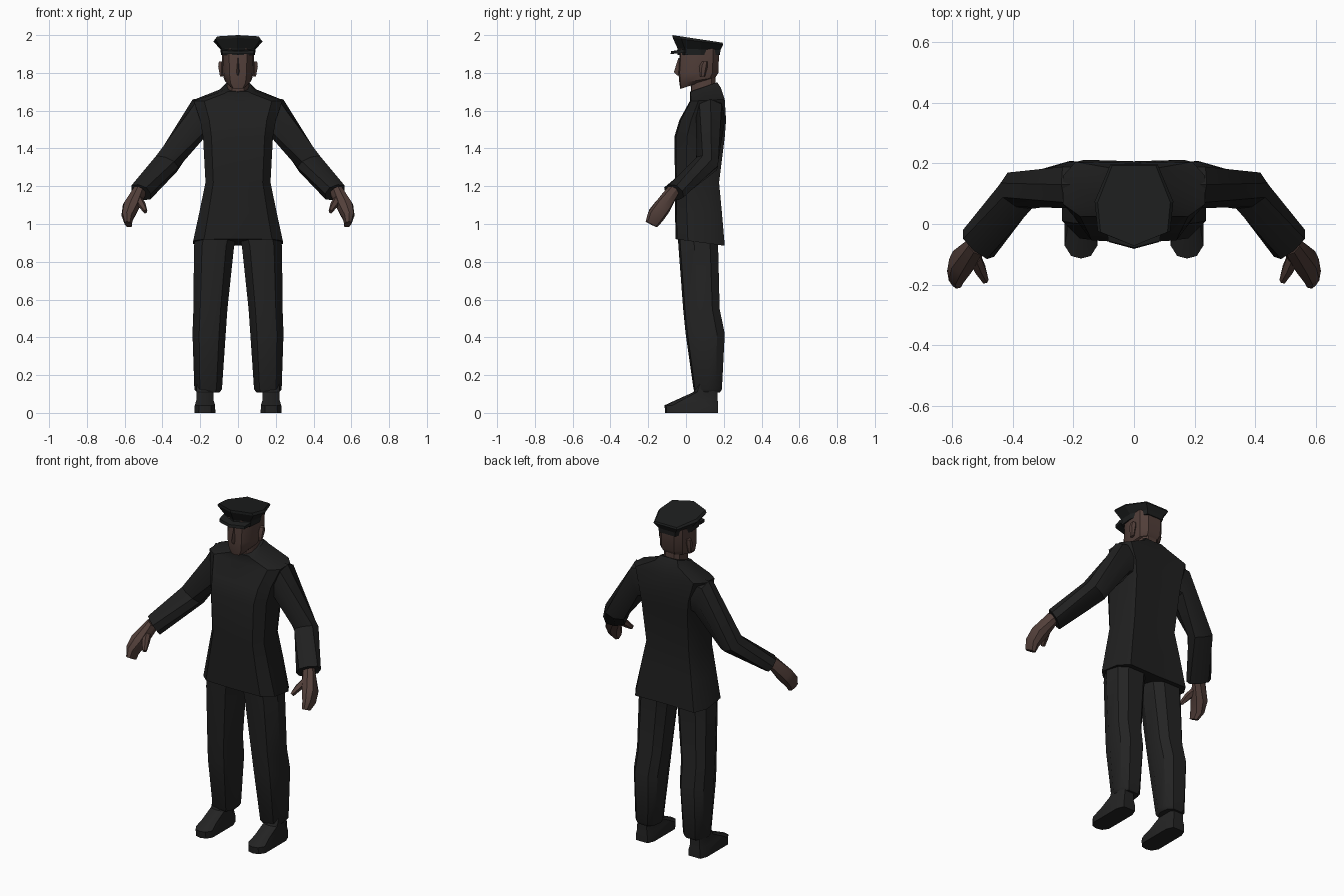
import bpy, bmesh, math
from mathutils import Vector

cube = bpy.data.objects.get("Cube")
if cube:
    bpy.data.objects.remove(cube)


def make_material(name, colour):
    mat = bpy.data.materials.new(name)
    mat.use_nodes = True
    rgba = (*colour, 1)
    mat.diffuse_color = rgba
    shader = next(n for n in mat.node_tree.nodes if n.type == "BSDF_PRINCIPLED")
    shader.inputs["Base Color"].default_value = rgba
    return mat


COAT = make_material("coat black", (.014, .014, .014))
TROUSERS = make_material("trouser charcoal", (.017, .017, .017))
CAP = make_material("cap black", (.012, .013, .013))
SKIN = make_material("brown skin", (.085, .05, .042))


def loft(name, rings, mat, angle=35):
    """Skin a list of equal point rings and close both ends."""
    bm = bmesh.new()
    rows = [[bm.verts.new(p) for p in ring] for ring in rings]
    count = len(rows[0])
    for low, high in zip(rows, rows[1:]):
        for i in range(count):
            j = (i + 1) % count
            bm.faces.new((low[i], low[j], high[j], high[i]))
    bm.faces.new(rows[0][::-1])
    bm.faces.new(rows[-1])
    bmesh.ops.recalc_face_normals(bm, faces=bm.faces)
    mesh = bpy.data.meshes.new(name)
    bm.to_mesh(mesh)
    bm.free()
    mesh.materials.append(mat)
    mesh.polygons.foreach_set("use_smooth", [True] * len(mesh.polygons))
    mesh.set_sharp_from_angle(angle=math.radians(angle))
    obj = bpy.data.objects.new(name, mesh)
    bpy.context.collection.objects.link(obj)
    return obj


def stack(name, half, sections, mat, centre=0, angle=35):
    """Loft upright sections: height, x offset, half width, front, back, rise to back."""
    outline = half + [(-x, y) for x, y in reversed(half) if x > 0]
    rings = []
    for z, offset, width, front, back, rise in sections:
        rings.append([(centre + offset + x * width, front + y * (back - front), z + y * rise)
                      for x, y in outline])
    return loft(name, rings, mat, angle)


def limb(name, sections, side, mat, sides=8):
    """Loft oval sections given by an outer point, an inner point and a half depth."""
    ends = [(Vector(o), Vector(i), d) for o, i, d in sections]
    mids = [(o + i) / 2 for o, i, d in ends]
    rings = []
    for k, (outer, inner, depth) in enumerate(ends):
        along = mids[min(k + 1, len(mids) - 1)] - mids[max(k - 1, 0)]
        u = (outer - inner) / 2
        v = u.cross(along).normalized() * depth
        ring = []
        for s in range(sides):
            a = math.tau * s / sides
            c, d = math.cos(a), math.sin(a)
            p = mids[k] + u * math.copysign(abs(c) ** .8, c) + v * math.copysign(abs(d) ** .8, d)
            ring.append((p.x * side, p.y, p.z))
        rings.append(ring)
    return loft(name, rings, mat)


# Half outlines, from the front middle round to the back middle
BODY = [(0, 0), (.76, .03), (1, .25), (1, .75), (.82, 1), (0, .98)]
LEG = [(0, 0), (.6, .05), (1, .4), (.9, .8), (.5, 1), (0, 1)]
FOOT = [(0, 0), (.6, .03), (1, .15), (1, .85), (.7, 1), (0, 1)]
SKULL = [(0, 0), (.55, .03), (.9, .22), (1, .55), (.9, .85), (.5, 1), (0, 1)]
CROWN = [(0, 0), (.92, .17), (1, .54), (.6, 1), (0, 1)]
WEDGE = [(0, 0), (1, 1), (0, 1)]
LOBE = [(0, 0), (1, .3), (1, .8), (0, 1)]

# Coat body with flared hem, shoulders and collar
stack("coat", BODY, [
    (.92, 0, .237, -.055, .205, -.035),
    (1.06, 0, .205, -.058, .19, 0),
    (1.22, 0, .172, -.058, .175, 0),
    (1.46, 0, .185, -.062, .205, 0),
    (1.55, 0, .20, -.035, .212, 0),
    (1.65, 0, .235, .02, .205, .01),
    (1.69, 0, .095, .02, .185, .03),
    (1.7, 0, .07, .02, .165, .05),
], COAT)

# Neck and head
stack("neck", SKULL, [(1.66, 0, .057, .03, .155, .03), (1.8, 0, .057, .02, .155, 0)], SKIN)
stack("head", SKULL, [
    (1.715, 0, .045, -.03, .12, .05),
    (1.745, 0, .072, -.035, .155, .03),
    (1.8, 0, .083, -.04, .172, 0),
    (1.93, 0, .086, -.033, .175, 0),
], SKIN)
stack("nose", WEDGE, [
    (1.785, 0, .018, -.045, 0, 0),
    (1.805, 0, .02, -.064, 0, 0),
    (1.88, 0, .012, -.04, 0, 0),
], SKIN)

# Peaked cap
stack("cap", CROWN, [
    (1.895, 0, .09, -.045, .18, 0),
    (1.93, 0, .093, -.045, .182, -.01),
    (1.985, 0, .13, -.07, .197, -.035),
    (2, 0, .12, -.072, .193, -.04),
], CAP, angle=20)
stack("cap_visor", CROWN, [
    (1.9, 0, .09, -.082, .05, .01),
    (1.915, 0, .092, -.078, .05, .02),
], CAP, angle=20)

for label, side in (("left", 1), ("right", -1)):
    # Ear
    stack(label + "_ear", LOBE, [
        (1.78, 0, .008, .075, .1, 0),
        (1.835, 0, .018, .07, .115, 0),
        (1.86, 0, .014, .085, .115, 0),
    ], SKIN, .087 * side)

    # Trouser leg with a tucked lower edge
    stack(label + "_trouser_leg", LEG, [
        (z, x * side, w, front, back, 0) for z, x, w, front, back in (
            (.108, .158, .06, .05, .18),
            (.125, .158, .073, .04, .19),
            (.42, .153, .088, -.002, .205),
            (.55, .146, .09, -.015, .178),
            (.88, .127, .106, -.04, .17),
            (.96, .112, .11, -.045, .17))
    ], TROUSERS)

    # Shoe
    stack(label + "_shoe", FOOT, [
        (0, 0, .055, -.11, .17, 0),
        (.04, 0, .054, -.114, .17, 0),
        (.065, 0, .046, -.06, .168, 0),
        (.11, 0, .044, .04, .168, 0),
        (.16, 0, .044, .06, .168, 0),
    ], TROUSERS, .175 * side)

    # Bent sleeve
    limb(label + "_sleeve", [
        ((.17, .13, 1.67), (.13, .13, 1.47), .075),
        ((.24, .13, 1.66), (.175, .13, 1.46), .078),
        ((.44, .135, 1.34), (.315, .085, 1.3), .065),
        ((.565, -.02, 1.175), (.462, -.108, 1.16), .05),
    ], side, COAT)

    # Hand and thumb
    limb(label + "_hand", [
        ((.545, -.05, 1.185), (.49, -.09, 1.17), .034),
        ((.61, -.115, 1.1), (.525, -.135, 1.08), .045),
        ((.617, -.155, 1.045), (.555, -.17, 1.03), .045),
        ((.6, -.18, .998), (.562, -.188, .998), .034),
    ], side, SKIN)
    limb(label + "_thumb", [
        ((.55, -.1, 1.13), (.51, -.1, 1.145), .025),
        ((.525, -.15, 1.09), (.49, -.15, 1.11), .02),
        ((.5, -.19, 1.062), (.48, -.185, 1.07), .013),
    ], side, SKIN, 6)
